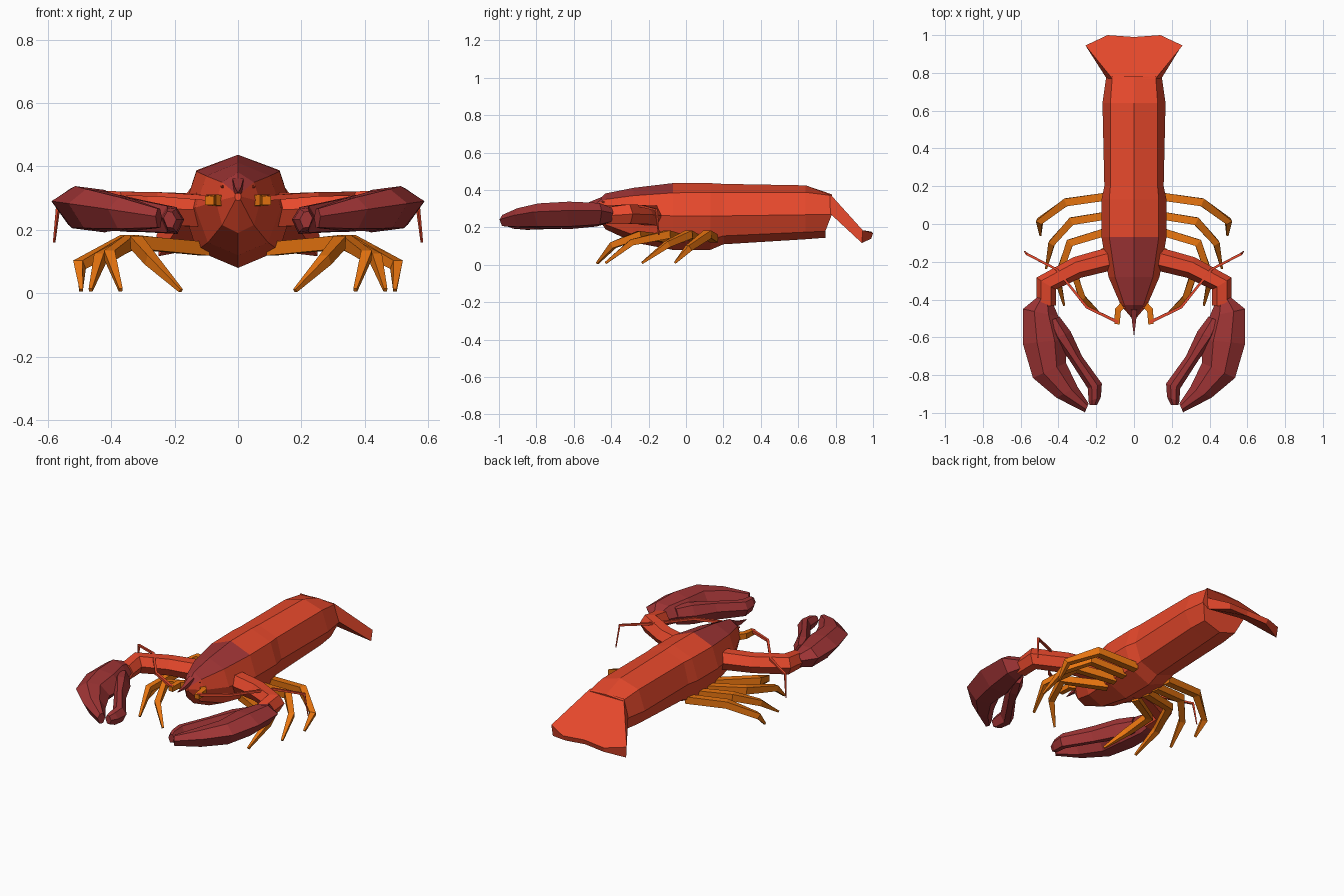
import bpy, bmesh, math
from mathutils import Vector


def material(name, rgb):
    m = bpy.data.materials.new(name)
    m.diffuse_color = (*rgb, 1)
    return m


RED = material("shell red", (0.80, 0.066, 0.025))
MAROON = material("dark maroon", (0.35, 0.035, 0.036))
ORANGE = material("leg orange", (0.82, 0.18, 0.005))


def finish(bm, name, *mats):
    bmesh.ops.recalc_face_normals(bm, faces=bm.faces)
    me = bpy.data.meshes.new(name)
    bm.to_mesh(me)
    bm.free()
    for m in mats:
        me.materials.append(m)
    ob = bpy.data.objects.new(name, me)
    bpy.context.collection.objects.link(ob)
    return ob


def loft(bm, rings):
    loops = [[bm.verts.new(p) for p in r] for r in rings]
    n = len(loops[0])
    for a, b in zip(loops, loops[1:]):
        for i in range(n):
            j = (i + 1) % n
            bm.faces.new((a[i], a[j], b[j], b[i]))
    bm.faces.new(loops[0])
    bm.faces.new(loops[-1])


def tube_rings(path, radii, sides, sx, offset=0.5):
    pts = [Vector((x * sx, y, z)) for x, y, z in path]
    rings = []
    for i, p in enumerate(pts):
        a, b = pts[max(i - 1, 0)], pts[min(i + 1, len(pts) - 1)]
        d = ((p - a).normalized() + (b - p).normalized()).normalized()
        side = d.cross(Vector((0, 0, 1))).normalized()
        up = side.cross(d)
        ring = []
        for k in range(sides):
            t = 2 * math.pi * (k + offset) / sides
            ring.append(p + (side * math.cos(t) + up * math.sin(t)) * radii[i])
        rings.append(ring)
    return rings


def tubes(name, path, radii, mat, sides=4, offset=0.5):
    bm = bmesh.new()
    for sx in (1, -1):
        loft(bm, tube_rings(path, radii, sides, sx, offset))
    return finish(bm, name, mat)


# Body: ridge z, shoulder, side, lower edge, belly z at each station
stations = [
    (-0.50, 0.320, (0.008, 0.315), (0.01, 0.305), (0.008, 0.295), 0.292),
    (-0.43, 0.382, (0.05, 0.35), (0.07, 0.29), (0.05, 0.215), 0.19),
    (-0.28, 0.412, (0.10, 0.37), (0.135, 0.27), (0.095, 0.16), 0.12),
    (-0.07, 0.437, (0.131, 0.385), (0.172, 0.262), (0.13, 0.135), 0.08),
    (0.13, 0.437, (0.131, 0.388), (0.172, 0.262), (0.13, 0.135), 0.08),
    (0.20, 0.433, (0.125, 0.388), (0.157, 0.262), (0.118, 0.155), 0.11),
    (0.64, 0.425, (0.125, 0.388), (0.167, 0.268), (0.12, 0.175), 0.137),
    (0.78, 0.377, (0.115, 0.37), (0.147, 0.27), (0.11, 0.18), 0.145),
]
rings = []
for y, t, s, m, l, b in stations:
    yl = min(y, 0.745)
    rings.append([(0, y, t), (s[0], y, s[1]), (m[0], y, m[1]), (l[0], yl, l[1]),
                  (0, yl, b), (-l[0], yl, l[1]), (-m[0], y, m[1]), (-s[0], y, s[1])])
bm = bmesh.new()
loft(bm, rings)
# Dark head roof: ridge strips ahead of the carapace break
for f in bm.faces:
    c = f.calc_center_median()
    if c.y < -0.07 and c.z > 0.33 and any(abs(v.co.x) < 1e-5 for v in f.verts):
        f.material_index = 1
finish(bm, "body", RED, MAROON)

# Rostrum spike
bm = bmesh.new()
loft(bm, tube_rings([(0, -0.45, 0.345), (0, -0.52, 0.324), (0, -0.587, 0.318)],
                    [0.024, 0.014, 0.002], 4, 1))
finish(bm, "rostrum", MAROON)

# Tail fan
top = [(0.115, 0.77, 0.379), (0.257, 0.945, 0.185), (0.14, 1.0, 0.17), (0, 0.99, 0.178)]
low = [(0.145, 0.77, 0.275), (0.25, 0.94, 0.117), (0.13, 0.99, 0.14), (0, 0.98, 0.147)]
bm = bmesh.new()
loft(bm, [p + [(-x, y, z) for x, y, z in reversed(p[:3])] for p in (top, low)])
finish(bm, "tail_fan", RED)

# Claw arms
tubes("claw_arm", [(0.09, -0.175, 0.262), (0.30, -0.23, 0.268), (0.465, -0.315, 0.272),
                   (0.465, -0.43, 0.262)], [0.062, 0.058, 0.06, 0.052], RED, 6, 0)


# Claws: outer edge, inner edge and half thickness at each station
def claw(name, sections):
    bm = bmesh.new()
    for sx in (1, -1):
        rings = []
        for ox, oy, ix, iy, th in sections:
            ring = []
            for t, h in ((0, 0.15), (0.32, 1), (0.72, 1), (1, 0.1), (0.72, -1), (0.28, -1)):
                x, y = ox + (ix - ox) * t, oy + (iy - oy) * t
                ring.append((x * sx, y, 0.281 - 0.13 * (0.59 - x) + h * th))
            rings.append(ring)
        loft(bm, rings)
    return finish(bm, name, MAROON)


claw("claw_palm", [
    (0.515, -0.39, 0.44, -0.395, 0.035),
    (0.588, -0.45, 0.40, -0.49, 0.058),
    (0.588, -0.635, 0.355, -0.61, 0.067),
    (0.535, -0.815, 0.36, -0.735, 0.062),
    (0.41, -0.92, 0.30, -0.86, 0.05),
    (0.26, -0.997, 0.24, -0.95, 0.03)])
claw("claw_finger", [
    (0.395, -0.49, 0.46, -0.52, 0.047),
    (0.335, -0.57, 0.43, -0.61, 0.057),
    (0.275, -0.70, 0.345, -0.715, 0.05),
    (0.170, -0.845, 0.245, -0.87, 0.042),
    (0.175, -0.915, 0.24, -0.94, 0.036),
    (0.195, -0.957, 0.235, -0.957, 0.025)])

# Walking legs
legs = {
    "back_leg": [(0.11, 0.15, 0.14), (0.36, 0.115, 0.163), (0.50, 0.015, 0.09), (0.495, -0.06, 0.01)],
    "rear_middle_leg": [(0.11, 0.05, 0.14), (0.33, 0.015, 0.163), (0.435, -0.10, 0.11), (0.465, -0.235, 0.01)],
    "front_middle_leg": [(0.11, -0.03, 0.14), (0.34, -0.10, 0.163), (0.405, -0.29, 0.12), (0.37, -0.43, 0.01)],
    "front_leg": [(0.10, -0.11, 0.14), (0.32, -0.25, 0.16), (0.275, -0.39, 0.105), (0.18, -0.475, 0.008)],
}
for name, path in legs.items():
    tubes(name, path, [0.030, 0.030, 0.024, 0.008], ORANGE)

# Antennae, their bases and the short feelers
tubes("antenna_base", [(0.04, -0.41, 0.29), (0.085, -0.455, 0.295), (0.09, -0.53, 0.292)],
      [0.024, 0.024, 0.02], ORANGE)
tubes("antenna", [(0.085, -0.52, 0.30), (0.25, -0.44, 0.312), (0.41, -0.24, 0.315),
                  (0.565, -0.16, 0.295), (0.58, -0.145, 0.16)],
      [0.012, 0.01, 0.009, 0.009, 0.004], RED)
tubes("feeler", [(0.04, -0.42, 0.328), (0.052, -0.45, 0.339)], [0.006, 0.004], RED)
